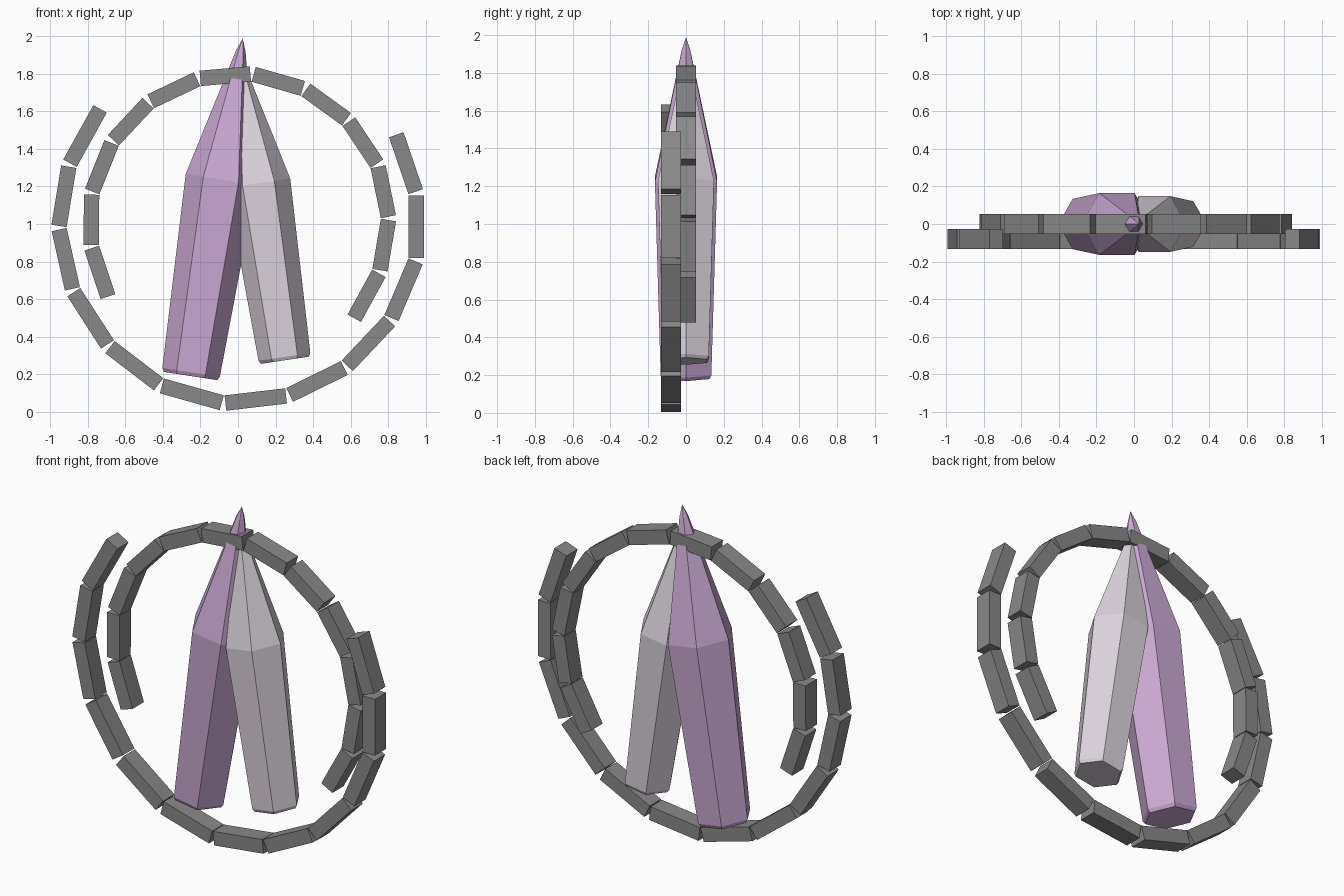
import bpy, bmesh, math
from mathutils import Vector, Matrix

if "Cube" in bpy.data.objects:
    bpy.data.objects.remove(bpy.data.objects["Cube"])


def material(name, rgb):
    m = bpy.data.materials.new(name)
    m.diffuse_color = (*rgb, 1)
    m.use_nodes = True
    m.node_tree.nodes["Principled BSDF"].inputs["Base Color"].default_value = m.diffuse_color
    return m


LILAC = material("lilac", (0.60, 0.40, 0.66))
PALE = material("pale_grey_lilac", (0.72, 0.66, 0.73))
STONE = material("stone_grey", (0.25, 0.25, 0.25))


def make_object(name, bm, mat):
    bmesh.ops.recalc_face_normals(bm, faces=bm.faces)
    me = bpy.data.meshes.new(name)
    bm.to_mesh(me)
    bm.free()
    me.materials.append(mat)
    ob = bpy.data.objects.new(name, me)
    bpy.context.collection.objects.link(ob)
    return ob


# Hexagonal crystal: (height, radius) along its axis, ending in a point
PROFILE = [(0, 0.143), (0.02, 0.155), (1.06, 0.19), (1.75, 0.026)]
TIP = 1.82


def crystal(name, x, z, tilt, scale, mat):
    bm = bmesh.new()
    rings = []
    for h, r in PROFILE:
        rings.append([bm.verts.new((r * math.cos(i * math.pi / 3),
                                    r * math.sin(i * math.pi / 3), h)) for i in range(6)])
    tip = bm.verts.new((0, 0, TIP))
    bm.faces.new(rings[0])
    for i in range(6):
        j = (i + 1) % 6
        for a, b in zip(rings, rings[1:]):
            bm.faces.new((a[i], a[j], b[j], b[i]))
        bm.faces.new((rings[-1][i], rings[-1][j], tip))
    ob = make_object(name, bm, mat)
    ob.matrix_world = (Matrix.Translation((x, 0, z))
                       @ Matrix.Rotation(math.radians(tilt), 4, 'Y')
                       @ Matrix.Scale(scale, 4))


crystal("large_crystal", -0.253, 0.19, 8.8, 1.0, LILAC)
crystal("small_crystal", 0.25, 0.274, -8.5, 0.9, PALE)


# Broken ring: one block between each pair of joints (x, z)
def block_ring(name, joints, y, gap):
    bm = bmesh.new()
    for a, b in zip(joints, joints[1:]):
        a, b = Vector((a[0], y, a[1])), Vector((b[0], y, b[1]))
        d = b - a
        turn = Matrix.Rotation(-math.atan2(d.z, d.x), 4, 'Y')
        size = Matrix.Diagonal((d.length - gap, 0.106, 0.082, 1))
        bmesh.ops.create_cube(bm, size=1,
                              matrix=Matrix.Translation((a + b) / 2) @ turn @ size)
    make_object(name, bm, STONE)


# Upper ring, open at the bottom
block_ring("upper_block_ring", [
    (-0.69, 0.605), (-0.782, 0.88), (-0.78, 1.165), (-0.67, 1.44), (-0.473, 1.65),
    (-0.21, 1.775), (0.075, 1.80), (0.354, 1.72), (0.585, 1.553), (0.745, 1.314),
    (0.803, 1.03), (0.755, 0.745), (0.615, 0.49)], 0.0, 0.018)

# Lower ring, open at the top and set forward
block_ring("lower_block_ring", [
    (-0.73, 1.622), (-0.90, 1.315), (-0.955, 0.98), (-0.88, 0.645), (-0.69, 0.35),
    (-0.415, 0.14), (-0.077, 0.045), (0.266, 0.085), (0.575, 0.237), (0.814, 0.49),
    (0.95, 0.81), (0.95, 1.163), (0.84, 1.485)], -0.08, 0.02)
